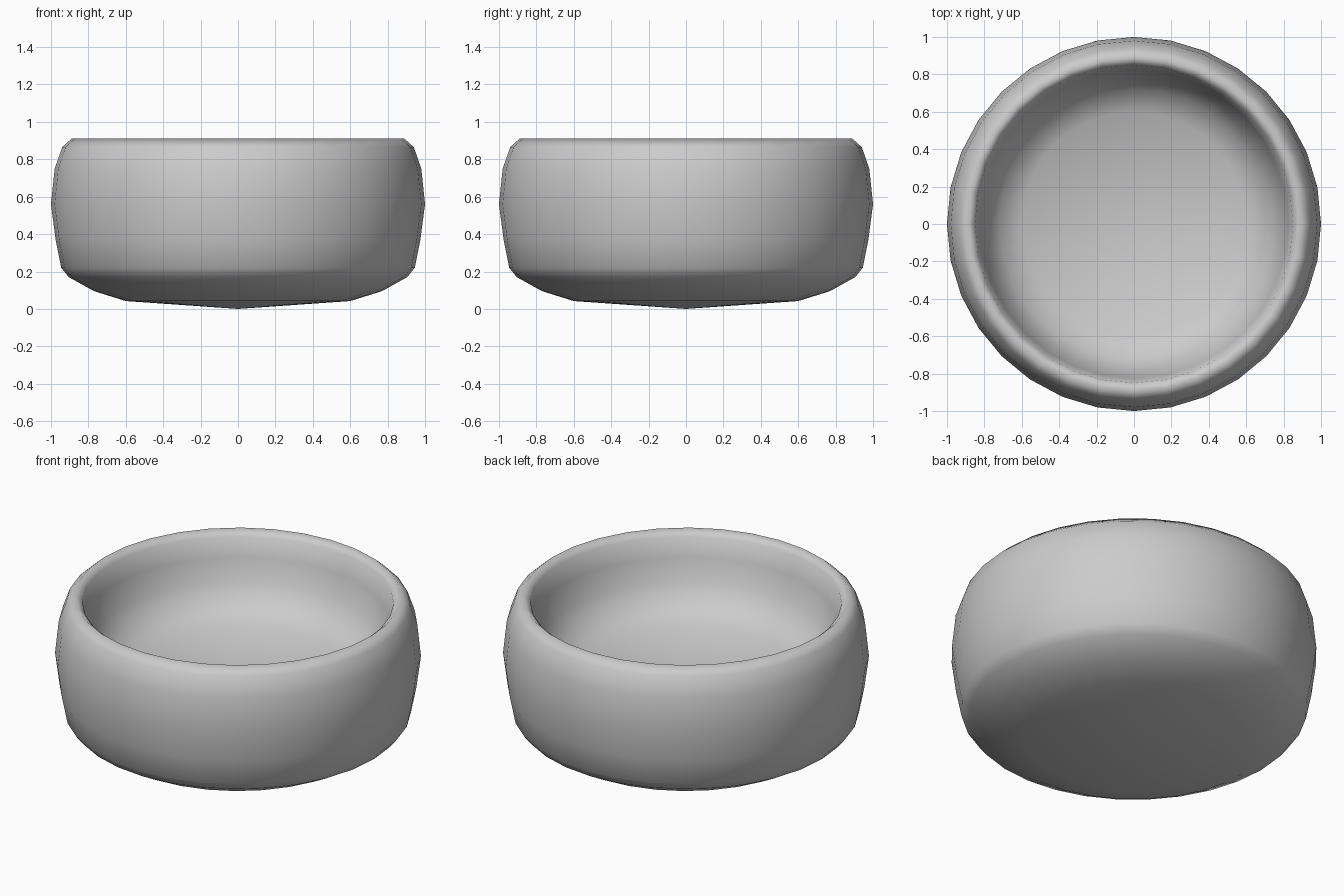
import bpy, bmesh, math

if "Cube" in bpy.data.objects:
    bpy.data.objects.remove(bpy.data.objects["Cube"])

SEGMENTS = 32

# Profile of (radius, height): underside, outer wall, rim, inner wall, floor
PROFILE = [
    (0.0, 0.0), (0.60, 0.042), (0.77, 0.095), (0.905, 0.17), (0.945, 0.22),
    (0.975, 0.37), (1.0, 0.56), (0.98, 0.75), (0.94, 0.865), (0.89, 0.91),
    (0.85, 0.875), (0.825, 0.76), (0.785, 0.63),
    (0.72, 0.53), (0.60, 0.46), (0.0, 0.42),
]


def lathe(name, profile, segments):
    bm = bmesh.new()
    rings = []
    for r, z in profile:
        if r == 0:
            rings.append([bm.verts.new((0, 0, z))] * segments)
        else:
            rings.append([bm.verts.new((r * math.cos(2 * math.pi * i / segments),
                                        r * math.sin(2 * math.pi * i / segments), z))
                          for i in range(segments)])
    for low, high in zip(rings, rings[1:]):
        for i in range(segments):
            j = (i + 1) % segments
            corners = dict.fromkeys((low[i], low[j], high[j], high[i]))
            bm.faces.new(list(corners)).smooth = True
    bmesh.ops.recalc_face_normals(bm, faces=bm.faces)
    mesh = bpy.data.meshes.new(name)
    bm.to_mesh(mesh)
    bm.free()
    obj = bpy.data.objects.new(name, mesh)
    bpy.context.collection.objects.link(obj)
    return obj


# Thick round bowl with a rounded basin
lathe("bowl", PROFILE, SEGMENTS)
